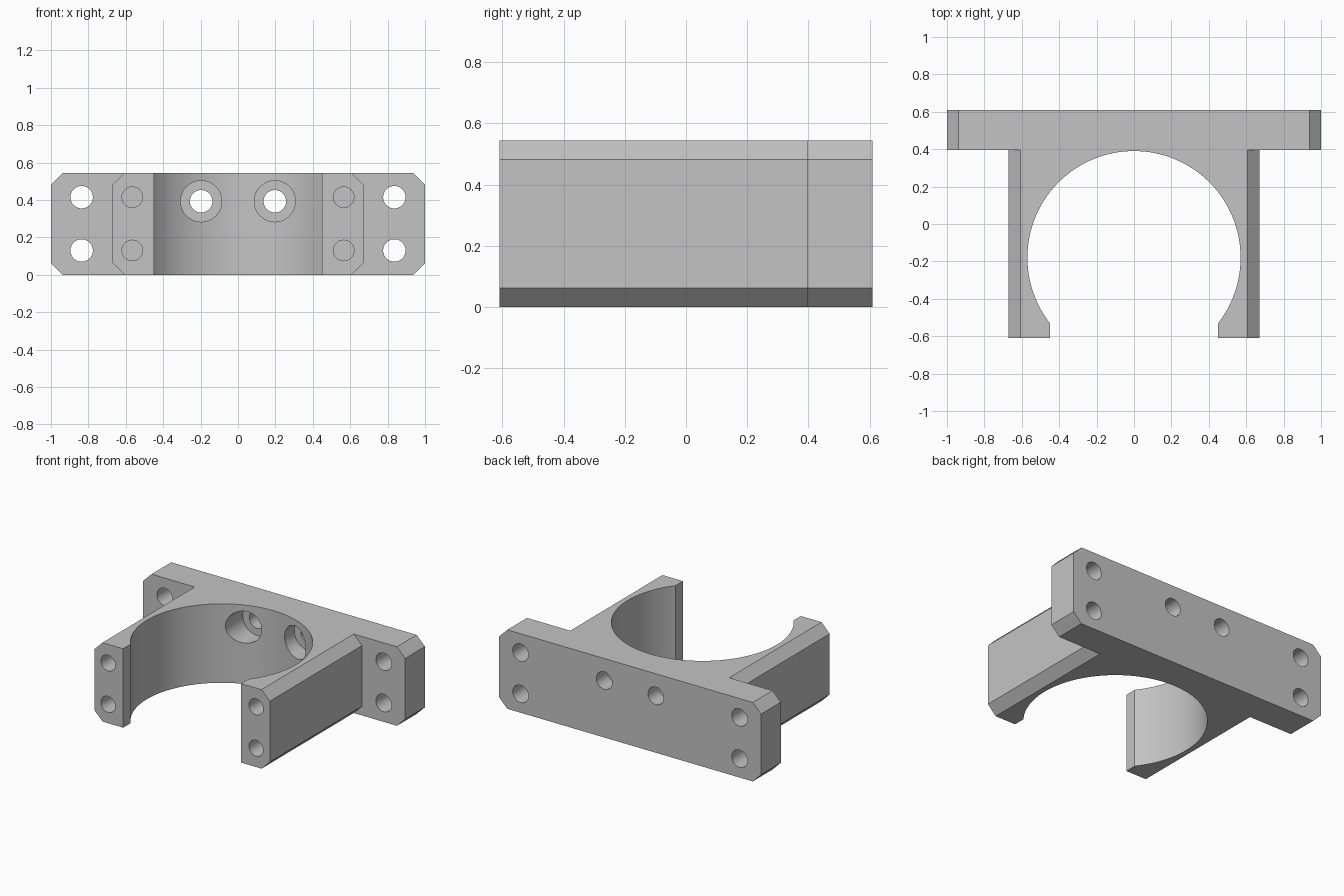
import bpy
import math

cube = bpy.data.objects.get("Cube")
if cube:
    bpy.data.objects.remove(cube, do_unlink=True)

HEIGHT = 0.545
CHAMFER = 0.063
BACK, FRONT = 0.61, -0.61
PLATE_FRONT = 0.395

grey = bpy.data.materials.new("plain grey")
grey.use_nodes = True
grey.diffuse_color = (0.55, 0.55, 0.55, 1)
grey.node_tree.nodes["Principled BSDF"].inputs["Base Color"].default_value = grey.diffuse_color


def bar(name, half, y0, y1):
    """Bar along y with chamfered long edges."""
    c = CHAMFER
    quarter = [(half - c, 0), (half, c), (half, HEIGHT - c), (half - c, HEIGHT)]
    ring = quarter + [(-x, z) for x, z in reversed(quarter)]
    n = len(ring)
    verts = [(x, y, z) for y in (y0, y1) for x, z in ring]
    faces = [tuple(range(n)), tuple(reversed(range(n, 2 * n)))]
    faces += [(i, i + n, (i + 1) % n + n, (i + 1) % n) for i in range(n)]
    mesh = bpy.data.meshes.new(name)
    mesh.from_pydata(verts, [], faces)
    mesh.materials.append(grey)
    obj = bpy.data.objects.new(name, mesh)
    bpy.context.collection.objects.link(obj)
    return obj


def boolean(target, other, operation):
    mod = target.modifiers.new(operation.lower(), "BOOLEAN")
    mod.operation, mod.object, mod.solver = operation, other, "EXACT"
    bpy.context.view_layer.objects.active = target
    bpy.ops.object.modifier_apply(modifier=mod.name)
    bpy.data.objects.remove(other, do_unlink=True)


def drill(target, x, z, radius, y0, y1):
    """Round hole along y."""
    bpy.ops.mesh.primitive_cylinder_add(
        vertices=40, radius=radius, depth=y1 - y0,
        location=(x, (y0 + y1) / 2, z), rotation=(math.pi / 2, 0, 0))
    boolean(target, bpy.context.object, "DIFFERENCE")


# Mounting plate joined with the block that forms the two arms
bracket = bar("clamp_bracket", 1, PLATE_FRONT, BACK)
boolean(bracket, bar("arm_block", 0.67, FRONT, 0.5), "UNION")

# Large upright bore and the front opening between the arms
bpy.ops.mesh.primitive_cylinder_add(vertices=128, radius=0.57, depth=2,
                                    location=(0, -0.18, 0.25))
boolean(bracket, bpy.context.object, "DIFFERENCE")
bpy.ops.mesh.primitive_cube_add(size=1, location=(0, -0.6, 0.25))
opening = bpy.context.object
opening.scale = (0.9, 0.6, 2)
boolean(bracket, opening, "DIFFERENCE")

for side in (-1, 1):
    for z in (0.13, 0.415):
        # Through holes in the plate ears and blind holes in the arm ends
        drill(bracket, side * 0.836, z, 0.06, PLATE_FRONT - 0.1, BACK + 0.1)
        drill(bracket, side * 0.565, z, 0.055, FRONT - 0.1, FRONT + 0.15)
    # Counterbored holes at the back of the bore
    drill(bracket, side * 0.197, 0.393, 0.11, 0, 0.49)
    drill(bracket, side * 0.197, 0.393, 0.06, 0.1, BACK + 0.1)

bpy.ops.object.select_all(action="DESELECT")
bracket.select_set(True)
bpy.context.view_layer.objects.active = bracket
bpy.ops.object.shade_smooth_by_angle(angle=math.radians(25))
